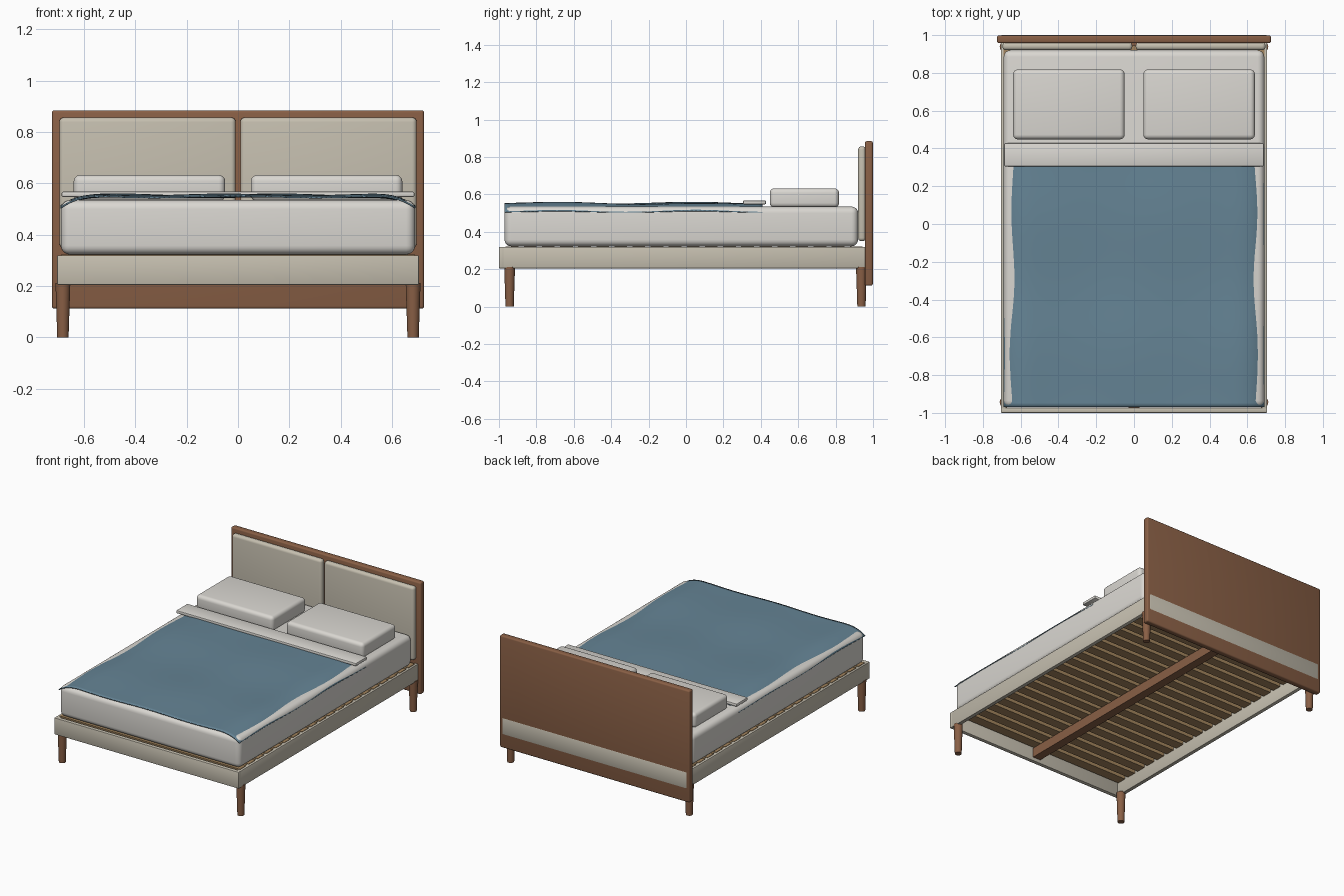
import bpy, bmesh
from math import sin, cos, radians

if "Cube" in bpy.data.objects:
    bpy.data.objects.remove(bpy.data.objects["Cube"])


def material(name, rgb):
    m = bpy.data.materials.new(name)
    m.diffuse_color = (*rgb, 1)
    m.use_nodes = True
    m.node_tree.nodes["Principled BSDF"].inputs["Base Color"].default_value = m.diffuse_color
    return m


WOOD = material("wood", (0.25, 0.115, 0.06))
SLAT = material("slat_wood", (0.36, 0.23, 0.11))
FABRIC = material("beige_fabric", (0.56, 0.52, 0.43))
LINEN = material("linen", (0.70, 0.68, 0.64))
BLUE = material("blue_blanket", (0.13, 0.23, 0.30))


def finish(name, bm, mat):
    bmesh.ops.recalc_face_normals(bm, faces=bm.faces)
    me = bpy.data.meshes.new(name)
    bm.to_mesh(me)
    bm.free()
    ob = bpy.data.objects.new(name, me)
    bpy.context.collection.objects.link(ob)
    me.materials.append(mat)
    bpy.ops.object.select_all(action='DESELECT')
    bpy.context.view_layer.objects.active = ob
    ob.select_set(True)
    bpy.ops.object.shade_smooth_by_angle(angle=radians(35))
    return ob


def box(name, x, y, z, mat, bevel=0.0, segments=3):
    """Rounded box from (min, max) pairs."""
    bm = bmesh.new()
    bmesh.ops.create_cube(bm, size=1)
    for v in bm.verts:
        v.co = [(a + b) / 2 + c * (b - a) for (a, b), c in zip((x, y, z), v.co)]
    if bevel:
        bmesh.ops.bevel(bm, geom=bm.edges[:], offset=bevel, segments=segments,
                        profile=0.5, affect='EDGES')
    return finish(name, bm, mat)


def leg(name, x, y):
    bm = bmesh.new()
    bmesh.ops.create_cone(bm, cap_ends=True, segments=24, radius1=0.022,
                          radius2=0.029, depth=0.213)
    bmesh.ops.translate(bm, verts=bm.verts, vec=(x, y, 0.1065))
    return finish(name, bm, WOOD)


# Upholstered bed frame
box("foot_rail", (-0.705, 0.705), (-1, -0.972), (0.205, 0.32), FABRIC, 0.005, 2)
box("head_rail", (-0.705, 0.705), (0.972, 1.0), (0.205, 0.32), FABRIC, 0.005, 2)
for s, side in ((-1, "left"), (1, "right")):
    box(f"{side}_side_rail", sorted((s * 0.677, s * 0.705)), (-0.985, 0.99),
        (0.205, 0.32), FABRIC, 0.005, 2)
    leg(f"{side}_front_leg", s * 0.682, -0.943)
    leg(f"{side}_back_leg", s * 0.682, 0.938)
    # Headboard cushion and pillow on each side
    box(f"{side}_headboard_panel", sorted((s * 0.009, s * 0.696)), (0.92, 0.962),
        (0.35, 0.857), FABRIC, 0.018, 4)
    box(f"{side}_pillow", sorted((s * 0.05, s * 0.64)), (0.448, 0.818),
        (0.53, 0.633), LINEN, 0.025, 5)

# Wooden headboard
box("headboard", (-0.725, 0.725), (0.957, 0.999), (0.112, 0.885), WOOD, 0.01, 3)

# Centre beam and slats
box("center_beam", (-0.03, 0.03), (-0.975, 0.96), (0.23, 0.296), WOOD)
N = 20
for i in range(N):
    y = -0.93 + i * 1.84 / (N - 1)
    box(f"slat_{i + 1}", (-0.69, 0.69), (y - 0.034, y + 0.034), (0.296, 0.323), SLAT)

# Mattress and folded sheet
box("mattress", (-0.69, 0.69), (-0.97, 0.92), (0.323, 0.535), LINEN, 0.035, 5)
box("folded_sheet", (-0.687, 0.687), (0.305, 0.428), (0.547, 0.568), LINEN, 0.006, 2)

# Blanket: a rippled sheet drooping over the long edges
bm = bmesh.new()
bmesh.ops.create_grid(bm, x_segments=70, y_segments=60, size=1)
for v in bm.verts:
    x, y = v.co.x * 0.69, -0.28 + v.co.y * 0.69
    t = max(0, (abs(x) - 0.5) / 0.19)
    z = 0.551 - 0.045 * t ** 3
    z += 0.003 * sin(9 * y + 1.2) + 0.004 * sin(10 * x + 1.5 * y) * cos(4 * y)
    v.co = (x, y, z)
blanket = finish("blanket", bm, BLUE)
mod = blanket.modifiers.new("thickness", 'SOLIDIFY')
mod.thickness = 0.006
mod.offset = 0
